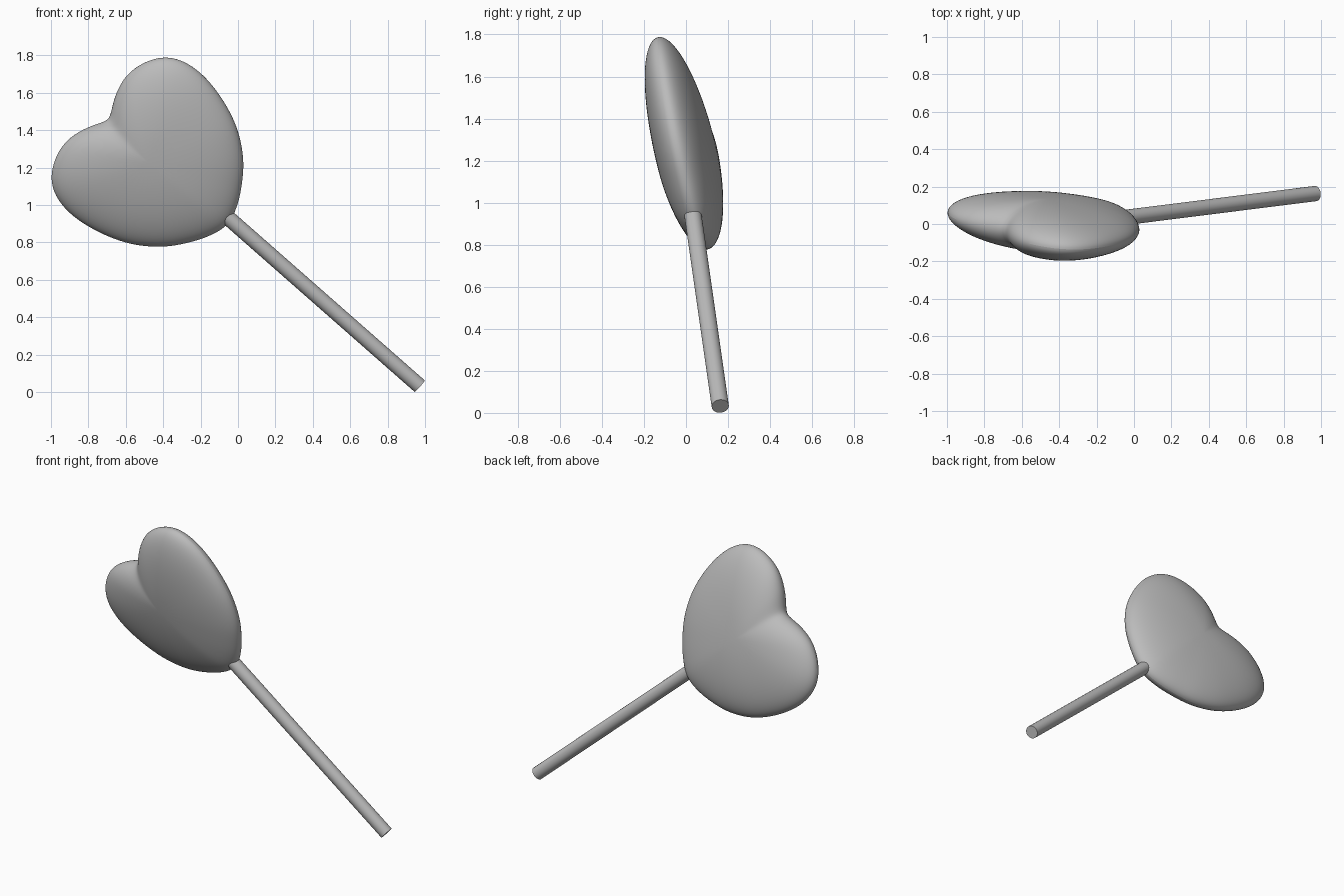
import bpy, bmesh, math
from mathutils import Vector, Matrix

cube = bpy.data.objects.get("Cube")
if cube:
    bpy.data.objects.remove(cube, do_unlink=True)

grey = bpy.data.materials.new("plain grey")
grey.use_nodes = True
colour = (0.5, 0.5, 0.5, 1)
grey.diffuse_color = colour
grey.node_tree.nodes["Principled BSDF"].inputs["Base Color"].default_value = colour

# Leaning frame: up runs along the stick, side across the heart, face is its front
up = Vector((-0.7476, -0.094, 0.657)).normalized()
face = Vector((-0.075, -1, -0.235))
face = (face - up * face.dot(up)).normalized()
side = face.cross(up)
frame = Matrix((side, up, face)).transposed().to_4x4()


def add_object(name, bm, location):
    mesh = bpy.data.meshes.new(name)
    bmesh.ops.recalc_face_normals(bm, faces=bm.faces)
    bm.to_mesh(mesh)
    bm.free()
    obj = bpy.data.objects.new(name, mesh)
    bpy.context.collection.objects.link(obj)
    mesh.materials.append(grey)
    obj.matrix_world = Matrix.Translation(location) @ frame
    bpy.ops.object.select_all(action="DESELECT")
    obj.select_set(True)
    bpy.context.view_layer.objects.active = obj
    bpy.ops.object.shade_smooth_by_angle(angle=math.radians(40))
    return obj


# Candy heart: half outline from notch to tip, mirrored, then puffed ring by ring
half = [(0, .305), (.03, .313), (.09, .348), (.15, .373), (.22, .391), (.29, .391),
        (.37, .37), (.45, .325), (.505, .255), (.53, .16), (.53, .06), (.51, -.05),
        (.475, -.16), (.43, -.255), (.365, -.345), (.296, -.415), (.21, -.475),
        (.14, -.517), (.06, -.55), (0, -.56)]
outline = half + [(-x, y) for x, y in half[-2:0:-1]]
thickness, steps = 0.145, 12
bm = bmesh.new()
rings = []
for i in range(1, steps):
    angle = math.pi * i / steps
    r, h = math.sin(angle), thickness * math.cos(angle)
    rings.append([bm.verts.new((x * r, y * r, h)) for x, y in outline])
count = len(outline)
for a, b in zip(rings, rings[1:]):
    for j in range(count):
        k = (j + 1) % count
        bm.faces.new((a[j], a[k], b[k], b[j]))
for ring, h in ((rings[0], thickness), (rings[-1], -thickness)):
    pole = bm.verts.new((0, 0, h))
    for j in range(count):
        bm.faces.new((pole, ring[j], ring[(j + 1) % count]))
centre = Vector((-0.45, -0.011, 1.28)) + side * 0.028
heart = add_object("candy_heart", bm, centre)
heart.modifiers.new("smooth", "SUBSURF").levels = 2
heart.modifiers["smooth"].render_levels = 2

# Stick: round rod from the ground up into the tip of the heart
length = 1.45
bm = bmesh.new()
bmesh.ops.create_cone(bm, cap_ends=True, segments=32, radius1=0.041, radius2=0.041,
                      depth=length, matrix=Matrix.Rotation(math.pi / 2, 4, "X"))
add_object("stick", bm, Vector((0.971, 0.163, 0.032)) + up * length / 2)
